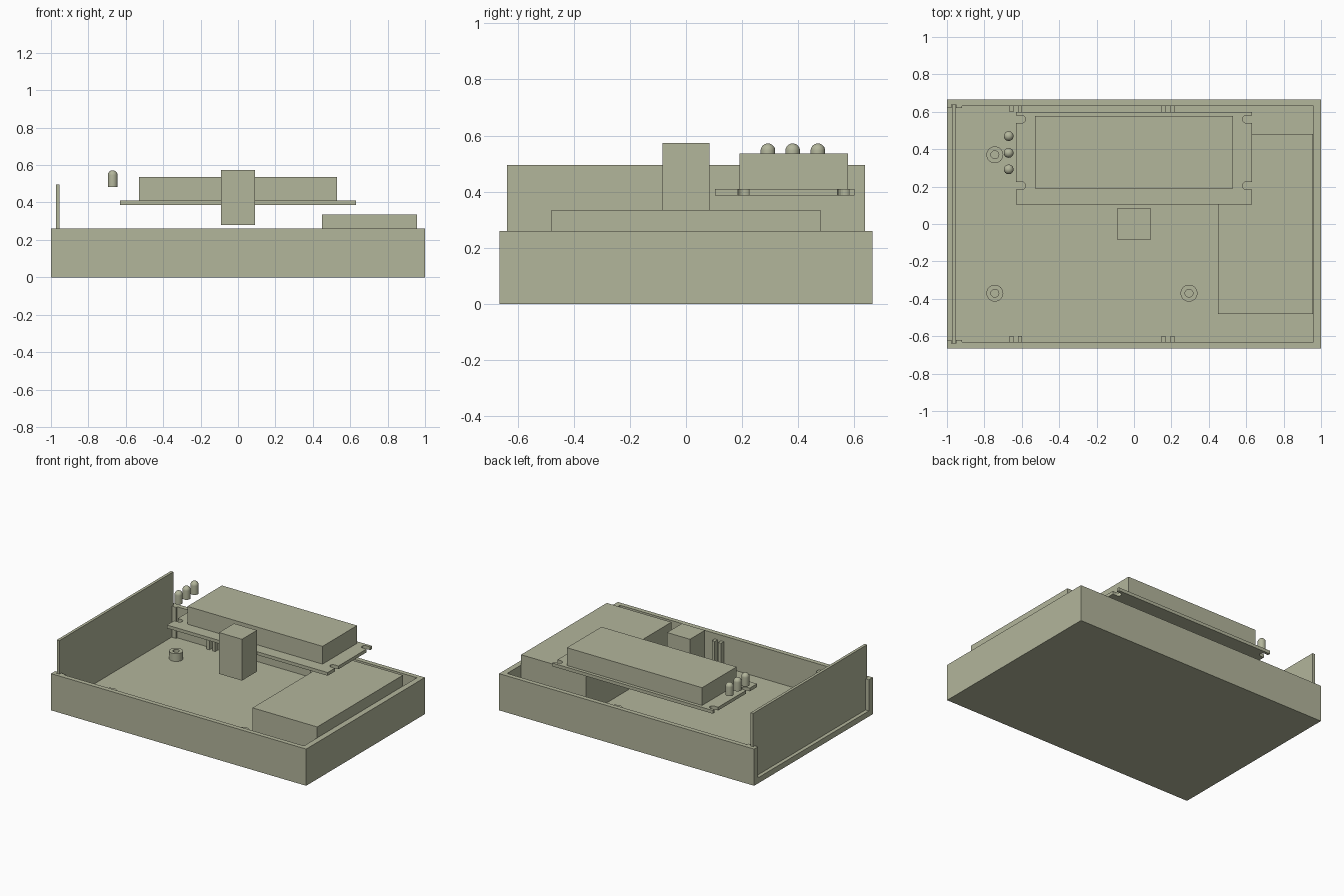
import bpy, bmesh, math

if "Cube" in bpy.data.objects:
    bpy.data.objects.remove(bpy.data.objects["Cube"], do_unlink=True)

mat = bpy.data.materials.new("sage_grey")
mat.use_nodes = True
COLOR = (0.45, 0.465, 0.33, 1)
mat.diffuse_color = COLOR
mat.node_tree.nodes["Principled BSDF"].inputs["Base Color"].default_value = COLOR

FLOOR = 0.04


def finish(name, bm, smooth=False):
    bmesh.ops.recalc_face_normals(bm, faces=bm.faces)
    me = bpy.data.meshes.new(name)
    bm.to_mesh(me)
    bm.free()
    me.materials.append(mat)
    ob = bpy.data.objects.new(name, me)
    bpy.context.collection.objects.link(ob)
    if smooth:
        bpy.ops.object.select_all(action='DESELECT')
        ob.select_set(True)
        bpy.context.view_layer.objects.active = ob
        bpy.ops.object.shade_smooth_by_angle(angle=math.radians(40))
    return ob


def prism(name, outline, z0, z1):
    """Extrude a flat outline between two heights."""
    bm = bmesh.new()
    face = bm.faces.new([bm.verts.new((x, y, z0)) for x, y in outline])
    top = bmesh.ops.extrude_face_region(bm, geom=[face])["geom"]
    verts = [v for v in top if isinstance(v, bmesh.types.BMVert)]
    bmesh.ops.translate(bm, verts=verts, vec=(0, 0, z1 - z0))
    return finish(name, bm)


def box(name, x0, x1, y0, y1, z0, z1):
    return prism(name, [(x0, y0), (x1, y0), (x1, y1), (x0, y1)], z0, z1)


def lathe(name, profile, x, y, closed=False, steps=32):
    """Revolve an (r, z) profile about a vertical axis at x, y."""
    bm = bmesh.new()
    vs = [bm.verts.new((x + r, y, z)) for r, z in profile]
    edges = [bm.edges.new(p) for p in zip(vs, vs[1:])]
    if closed:
        edges.append(bm.edges.new((vs[-1], vs[0])))
    bmesh.ops.spin(bm, geom=vs + edges, cent=(x, y, 0), axis=(0, 0, 1),
                   angle=math.tau, steps=steps)
    bmesh.ops.remove_doubles(bm, verts=bm.verts, dist=1e-5)
    return finish(name, bm, smooth=True)


# Tray: a block hollowed by a cavity that is open at one end, with panel slots
tray = box("tray", -1, 1, -0.665, 0.665, 0, 0.26)
half = [(0.96, 0.632), (-0.92, 0.632), (-0.92, 0.62), (-0.952, 0.62),
        (-0.952, 0.64), (-0.975, 0.64), (-0.975, 0.62), (-1.1, 0.62)]
cutter = prism("cavity_cutter", half + [(x, -y) for x, y in reversed(half)], FLOOR, 0.5)
cutter.hide_render = True
mod = tray.modifiers.new("cavity", 'BOOLEAN')
mod.operation = 'DIFFERENCE'
mod.solver = 'EXACT'
mod.object = cutter
bpy.context.view_layer.objects.active = tray
bpy.ops.object.modifier_apply(modifier=mod.name)
bpy.data.objects.remove(cutter, do_unlink=True)

# End panel standing in the slots
box("end_panel", -0.974, -0.954, -0.638, 0.638, FLOOR, 0.496)

# Paired ribs on the long walls
for side, ys in (("front", (-0.634, -0.6)), ("back", (0.6, 0.634))):
    for i, x in enumerate((-0.655, -0.61, 0.157, 0.206)):
        box(f"{side}_rib_{i + 1}", x - 0.011, x + 0.011, *ys, FLOOR, 0.22)

# Screw standoffs on the floor
for i, (x, y) in enumerate([(-0.744, 0.37), (-0.744, -0.37), (0.294, -0.37), (0.294, 0.37)]):
    lathe(f"standoff_{i + 1}", [(0.021, FLOOR), (0.045, FLOOR), (0.045, 0.095), (0.021, 0.095)],
          x, y, closed=True)

# Battery block and central module
box("battery", 0.45, 0.957, -0.48, 0.48, FLOOR, 0.335)
box("central_module", -0.09, 0.09, -0.084, 0.084, 0.28, 0.573)


# Display board with rounded mounting notches in its short edges
def notch(y):
    arc = [(0.6 - 0.02 * math.sin(a), y - 0.02 * math.cos(a))
           for a in (math.pi * k / 8 for k in range(9))]
    return [(0.63, y - 0.02)] + arc + [(0.63, y + 0.02)]


edge = [(0.63, 0.104)] + notch(0.205) + notch(0.56) + [(0.63, 0.6)]
prism("display_board", edge + [(-x, y) for x, y in reversed(edge)], 0.387, 0.41)
box("display", -0.53, 0.53, 0.19, 0.577, 0.41, 0.536)

# Indicator lamps with domed tops
R = 0.026
dome = [(R * math.cos(a), 0.546 + R * math.sin(a))
        for a in (math.pi / 2 * k / 8 for k in range(8))]
for i, y in enumerate((0.292, 0.38, 0.47)):
    lathe(f"indicator_lamp_{i + 1}", [(0, 0.484), (R, 0.484)] + dome + [(0, 0.572)], -0.67, y)
